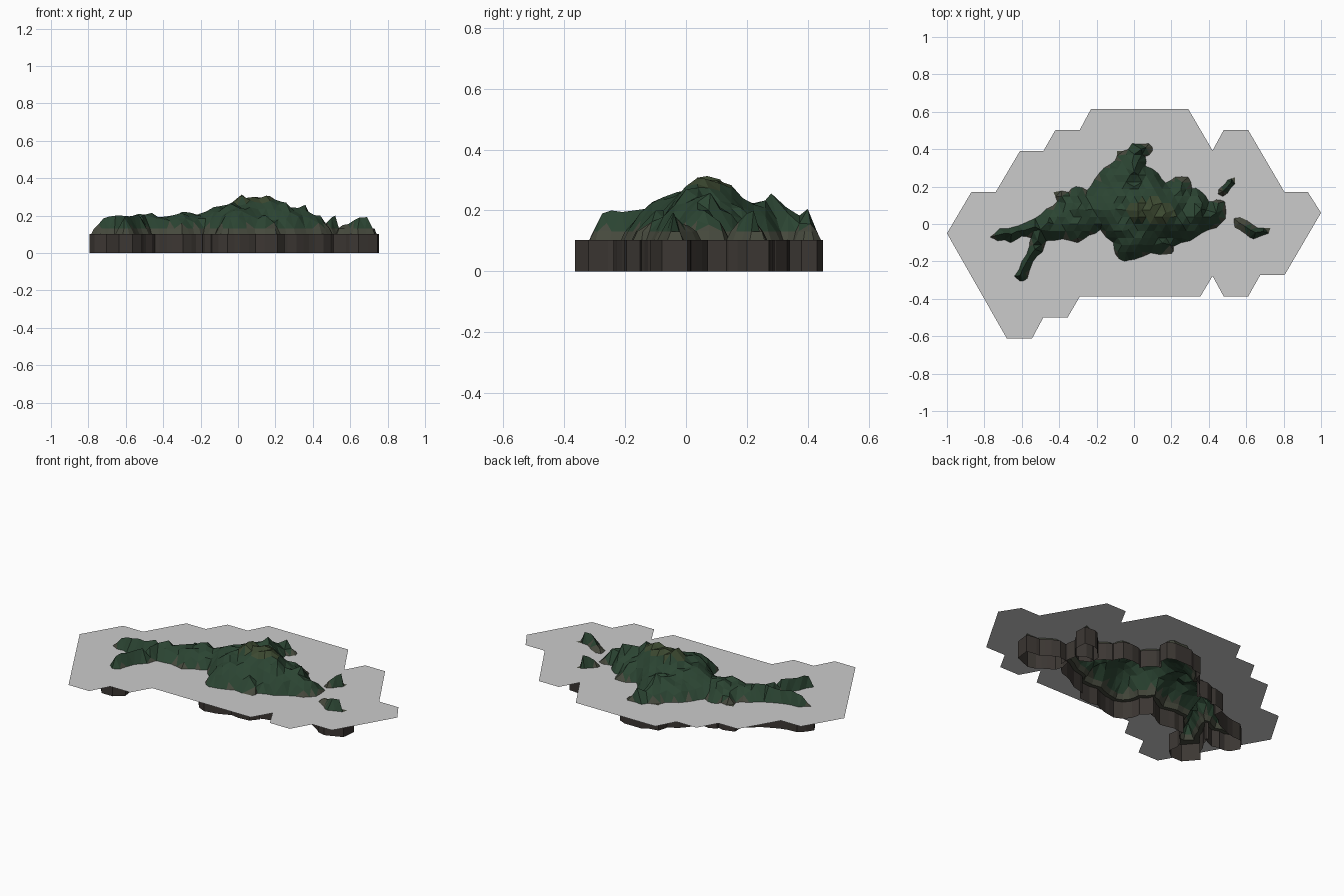
import bpy, bmesh, math, random
from mathutils import Vector
from mathutils.geometry import delaunay_2d_cdt, intersect_point_line

if "Cube" in bpy.data.objects:
    bpy.data.objects.remove(bpy.data.objects["Cube"])

random.seed(4)
SEA = 0.131     # water level, where the coastline lies
LEDGE = 0.103   # top of the rock base, just under water
STEP = 0.043


def material(name, rgb):
    m = bpy.data.materials.new(name)
    m.diffuse_color = (*rgb, 1)
    m.use_nodes = True
    m.node_tree.nodes["Principled BSDF"].inputs["Base Color"].default_value = m.diffuse_color
    return m


GREEN = material("forest", (0.024, 0.058, 0.032))
OLIVE = material("summit_grass", (0.045, 0.066, 0.03))
SAND = material("shore_rock", (0.06, 0.066, 0.046))
ROCK = material("dark_rock", (0.045, 0.038, 0.033))

# Coastlines, clockwise from above
MAIN = [(-.77, -.07), (-.72, -.025), (-.62, -.01), (-.53, .03), (-.47, .08), (-.41, .12),
        (-.43, .17), (-.35, .17), (-.31, .20), (-.25, .18), (-.21, .24), (-.16, .30),
        (-.10, .34), (-.09, .39), (-.03, .40), (-.01, .43), (.08, .43), (.10, .39),
        (.06, .36), (.06, .31), (.13, .27), (.17, .22), (.22, .25), (.29, .25),
        (.31, .19), (.35, .18), (.40, .12), (.44, .13), (.485, .12), (.49, .03),
        (.44, -.02), (.36, -.05), (.30, -.09), (.21, -.12), (.20, -.16), (.09, -.155),
        (0, -.19), (-.05, -.20), (-.10, -.16), (-.11, -.10), (-.18, -.03), (-.24, -.06),
        (-.30, -.10), (-.38, -.08), (-.47, -.09), (-.49, -.15), (-.54, -.20),
        (-.57, -.29), (-.61, -.305), (-.64, -.28), (-.60, -.20), (-.56, -.12),
        (-.55, -.075), (-.60, -.065), (-.66, -.10), (-.69, -.085), (-.73, -.09)]
NORTH = [(.45, .16), (.47, .20), (.50, .235), (.54, .25), (.54, .215), (.50, .165),
         (.475, .147)]
EAST = [(.535, .03), (.57, .035), (.63, 0), (.66, -.02), (.73, -.02), (.72, -.05),
        (.64, -.08), (.60, -.055), (.54, -.02)]

# Ridge and valley heights (x, y, z) per island
MAIN_RIDGE = [(-.46, .01, .215), (-.38, .06, .195), (-.30, .08, .22), (-.22, .08, .205),
              (-.10, .08, .25), (-.03, -.03, .26), (.02, .07, .313), (.10, .10, .30),
              (.17, .06, .305), (.23, .04, .275), (.28, .08, .22), (.36, .08, .258),
              (.44, .06, .20), (.02, -.11, .225), (.15, -.10, .20), (.25, .18, .21),
              (.0, .20, .225), (.0, .28, .256), (-.01, .33, .21), (.04, .40, .205),
              (-.13, .20, .205)]
WEST_LEGS = [(-.745, -.063, .155), (-.72, -.057, .185), (-.69, -.05, .195),
             (-.655, -.053, .20), (-.62, -.037, .20), (-.59, -.035, .195),
             (-.56, -.025, .20), (-.53, -.015, .21), (-.50, -.03, .205),
             (-.608, -.275, .19), (-.597, -.245, .20), (-.578, -.21, .195),
             (-.555, -.17, .20), (-.53, -.135, .205), (-.515, -.09, .20)]
NORTH_RIDGE = [(.475, .175, .165), (.50, .20, .19), (.52, .222, .20)]
EAST_RIDGE = [(.56, .008, .15), (.59, -.01, .155), (.62, -.03, .175), (.65, -.045, .19),
              (.69, -.04, .192)]

# Water outline (a patch of hexagons)
WATER = [(-1, -.05), (-.87, .17), (-.74, .17), (-.61, .39), (-.485, .39), (-.42, .503),
         (-.29, .503), (-.23, .615), (.29, .615), (.42, .393), (.48, .503), (.61, .503),
         (.805, .17), (.93, .17), (1, .06), (.805, -.273), (.675, -.273), (.61, -.388),
         (.48, -.388), (.42, -.278), (.355, -.388), (-.29, -.388), (-.355, -.5),
         (-.485, -.5), (-.545, -.612), (-.68, -.612)]


def roughen(pts):
    out = []
    for a, b in zip(pts, pts[1:] + pts[:1]):
        a, b = Vector(a), Vector(b)
        out.append(a)
        if (b - a).length > .04:
            n = Vector((a.y - b.y, b.x - a.x)).normalized()
            out.append((a + b) / 2 + n * random.uniform(-.007, .009))
    return out


def inside(p, poly):
    hit = False
    for a, b in zip(poly, poly[1:] + poly[:1]):
        if (a.y > p.y) != (b.y > p.y) and p.x < (b.x - a.x) * (p.y - a.y) / (b.y - a.y) + a.x:
            hit = not hit
    return hit


def shore_distance(p, poly):
    best = 9
    for a, b in zip(poly, poly[1:] + poly[:1]):
        q, t = intersect_point_line(p, a, b)
        q = a.lerp(b, min(1, max(0, t)))
        best = min(best, (p - Vector((q.x, q.y))).length)
    return best


def ring(start, n):
    return [(start + i, start + (i + 1) % n) for i in range(n)]


def make_object(name, verts, faces, mats=()):
    me = bpy.data.meshes.new(name)
    me.from_pydata(verts, [], faces)
    for m in mats:
        me.materials.append(m)
    ob = bpy.data.objects.new(name, me)
    bpy.context.collection.objects.link(ob)
    return ob


def triangulate(loops, extra):
    pts, edges = [], []
    for lp in loops:
        edges += ring(len(pts), len(lp))
        pts += lp
    res = delaunay_2d_cdt(pts + extra, edges, [], 0, 1e-5)
    return res[0], res[2]


def height(p, ridge):
    num = den = 0
    for x, y, z in ridge:
        w = 1 / ((p.x - x) ** 2 + (p.y - y) ** 2 + 2e-5) ** 1.4
        num, den = num + w * z, den + w
    return num / den


def land(name, coast, ridge):
    # Triangular lattice plus the ridge points, triangulated inside the coast
    inner = [Vector(r[:2]) for r in ridge]
    for j in range(-12, 14):
        for i in range(-20, 20):
            p = Vector(((i + (j % 2) / 2) * STEP, j * STEP * .866))
            if inside(p, coast) and shore_distance(p, coast) > .016 \
                    and all((p - Vector(r[:2])).length > .022 for r in ridge):
                inner.append(p)
    vs, fs = triangulate([coast], inner)
    fs = [f for f in fs if inside(sum((vs[i] for i in f), Vector((0, 0))) / len(f), coast)]
    verts = []
    for p in vs:
        d = shore_distance(p, coast)
        k = min(1, d / .09) ** .6
        peak = any((p - Vector(r[:2])).length < .002 for r in ridge)
        bump = 0 if peak else random.uniform(-.018, .009)
        z = SEA if d < 1e-4 else SEA + (height(p, ridge) + bump - SEA) * (1 if peak else k)
        verts.append((p.x, p.y, z))
    ob = make_object(name, verts, fs, (GREEN, OLIVE, SAND))
    for f in ob.data.polygons:
        z = f.center.z
        f.material_index = 1 if z > .275 else 2 if z < .146 else 0


def offset(coast, i, dist):
    t = (coast[(i + 1) % len(coast)] - coast[i - 1]).normalized()
    q = coast[i] + Vector((-t.y, t.x)) * dist
    return Vector((min(.755, max(-.795, q.x)), min(.45, max(-.37, q.y))))


def base(name, coast):
    # Sunken shore slope, flat ledge and the vertical rock wall below it
    n = len(coast)
    foot = [offset(coast, i, .014) for i in range(n)]
    outer = [offset(coast, i, .065 if p.y < -.28 else .038) for i, p in enumerate(coast)]
    verts = [(p.x, p.y, z) for lp, z in
             ((coast, SEA), (foot, LEDGE), (outer, LEDGE), (outer, 0)) for p in lp]
    faces = [(a + k, a + k + n, b + k + n, b + k)
             for k in (0, n, 2 * n) for a, b in ring(0, n)]
    ob = make_object(name, verts, faces, (SAND, ROCK))
    for f in ob.data.polygons:
        f.material_index = int(f.index >= 2 * n)


coasts = [roughen(c) for c in (MAIN, NORTH, EAST)]
names = ("main_island", "north_islet", "east_islet")
for name, coast, ridge in zip(names, coasts, (MAIN_RIDGE + WEST_LEGS, NORTH_RIDGE, EAST_RIDGE)):
    land(name, coast, ridge)
    base(name + "_rock_base", coast)

# Water sheet with the islands cut out
edge = [Vector(p) for p in WATER]
vs, fs = triangulate([edge] + coasts, [])
keep = []
for f in fs:
    c = sum((vs[i] for i in f), Vector((0, 0))) / len(f)
    if inside(c, edge) and not any(inside(c, k) for k in coasts):
        keep.append(f)
make_object("water", [(p.x, p.y, SEA) for p in vs], keep)
